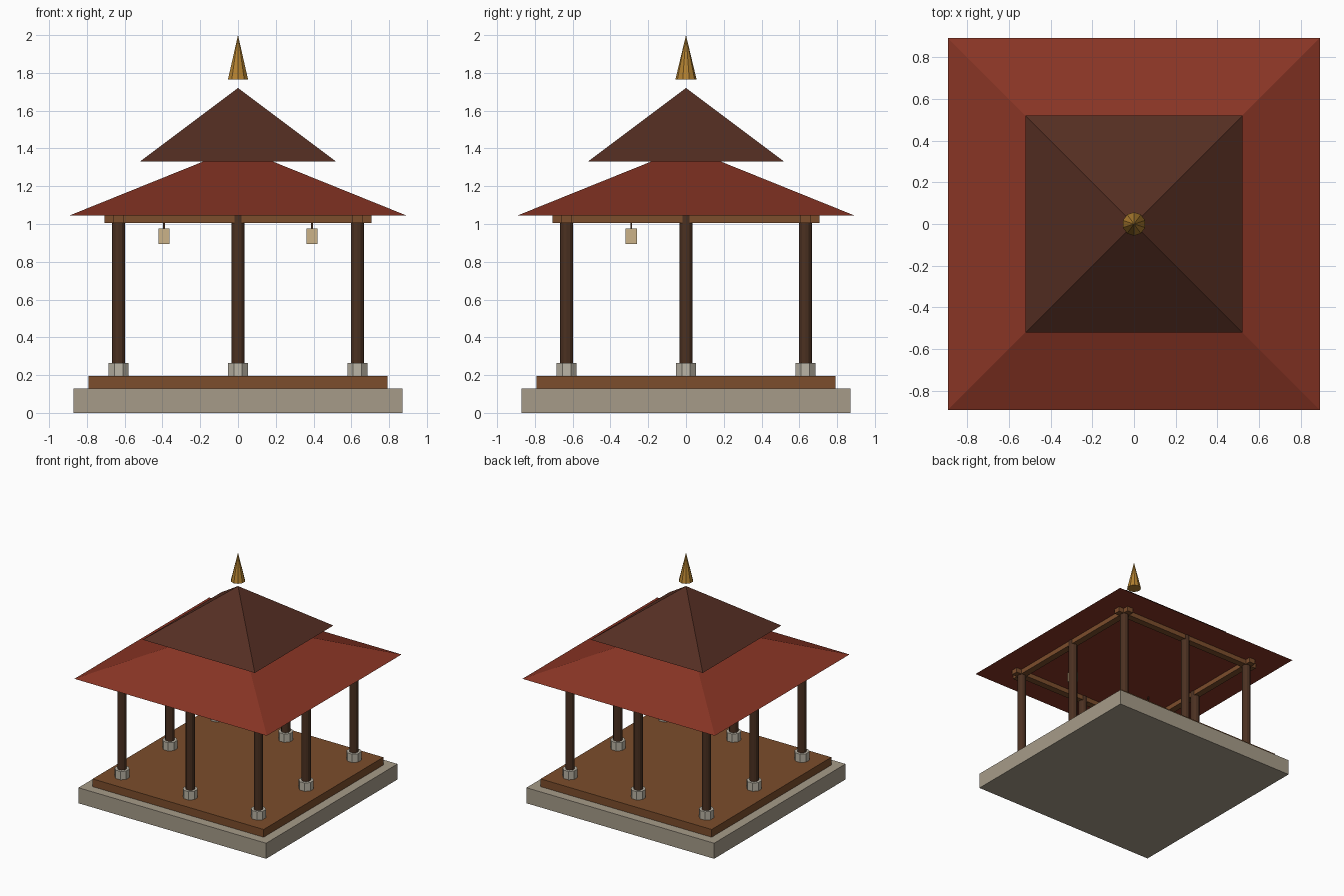
import bpy, math

if "Cube" in bpy.data.objects:
    bpy.data.objects.remove(bpy.data.objects["Cube"])


def material(name, rgb):
    m = bpy.data.materials.new(name)
    m.diffuse_color = (*rgb, 1)
    m.use_nodes = True
    m.node_tree.nodes["Principled BSDF"].inputs["Base Color"].default_value = m.diffuse_color
    return m


STONE = material("stone", (0.38, 0.33, 0.25))
PALE_STONE = material("pale_stone", (0.50, 0.46, 0.38))
DECK = material("deck_wood", (0.20, 0.075, 0.025))
DARK = material("dark_wood", (0.07, 0.03, 0.015))
TILE = material("red_tile", (0.25, 0.035, 0.018))
DARK_TILE = material("dark_tile", (0.09, 0.027, 0.016))
GOLD = material("gold", (0.45, 0.22, 0.03))
PAPER = material("paper", (0.60, 0.45, 0.25))


def finish(name, mat):
    ob = bpy.context.object
    ob.name = name
    ob.data.materials.append(mat)
    bpy.ops.object.transform_apply(location=False, rotation=True, scale=True)
    return ob


def box(name, x, y, z0, z1, sx, sy, mat):
    bpy.ops.mesh.primitive_cube_add(size=1, location=(x, y, (z0 + z1) / 2))
    bpy.context.object.scale = (sx, sy, z1 - z0)
    return finish(name, mat)


def cone(name, x, y, z0, z1, r0, r1, sides, mat, turn=0):
    bpy.ops.mesh.primitive_cone_add(vertices=sides, radius1=r0, radius2=r1, depth=z1 - z0,
                                    location=(x, y, (z0 + z1) / 2), rotation=(0, 0, turn))
    return finish(name, mat)


# Plinth and deck
box("plinth", 0, 0, 0, 0.13, 1.74, 1.74, STONE)
box("deck", 0, 0, 0.13, 0.195, 1.585, 1.585, DECK)

# Eight posts on octagonal footings
P = 0.632
for x in (-P, 0, P):
    for y in (-P, 0, P):
        if x or y:
            cone("post_footing", x, y, 0.195, 0.265, 0.058, 0.058, 8, PALE_STONE, math.pi / 8)
            cone("post", x, y, 0.20, 1.05, 0.035, 0.035, 12, DARK)

# Ring beams crossing at the corners
for s in (-P, P):
    box("long_beam", 0, s, 1.005, 1.05, 1.415, 0.056, DECK)
    box("cross_beam", s, 0, 1.005, 1.05, 0.056, 1.415, DECK)

# Two pyramid roofs and the finial
R2 = math.sqrt(2)
cone("lower_roof", 0, 0, 1.045, 1.405, 0.892 * R2, 0, 4, TILE, math.pi / 4)
cone("upper_roof", 0, 0, 1.33, 1.72, 0.52 * R2, 0, 4, DARK_TILE, math.pi / 4)
cone("finial", 0, 0, 1.765, 2.0, 0.056, 0, 10, GOLD)

# Hanging lanterns near the front
for x in (-0.392, 0.392):
    box("lantern_cord", x, -0.29, 0.975, 1.05, 0.01, 0.01, DARK)
    box("lantern", x, -0.29, 0.895, 0.975, 0.06, 0.06, PAPER)
